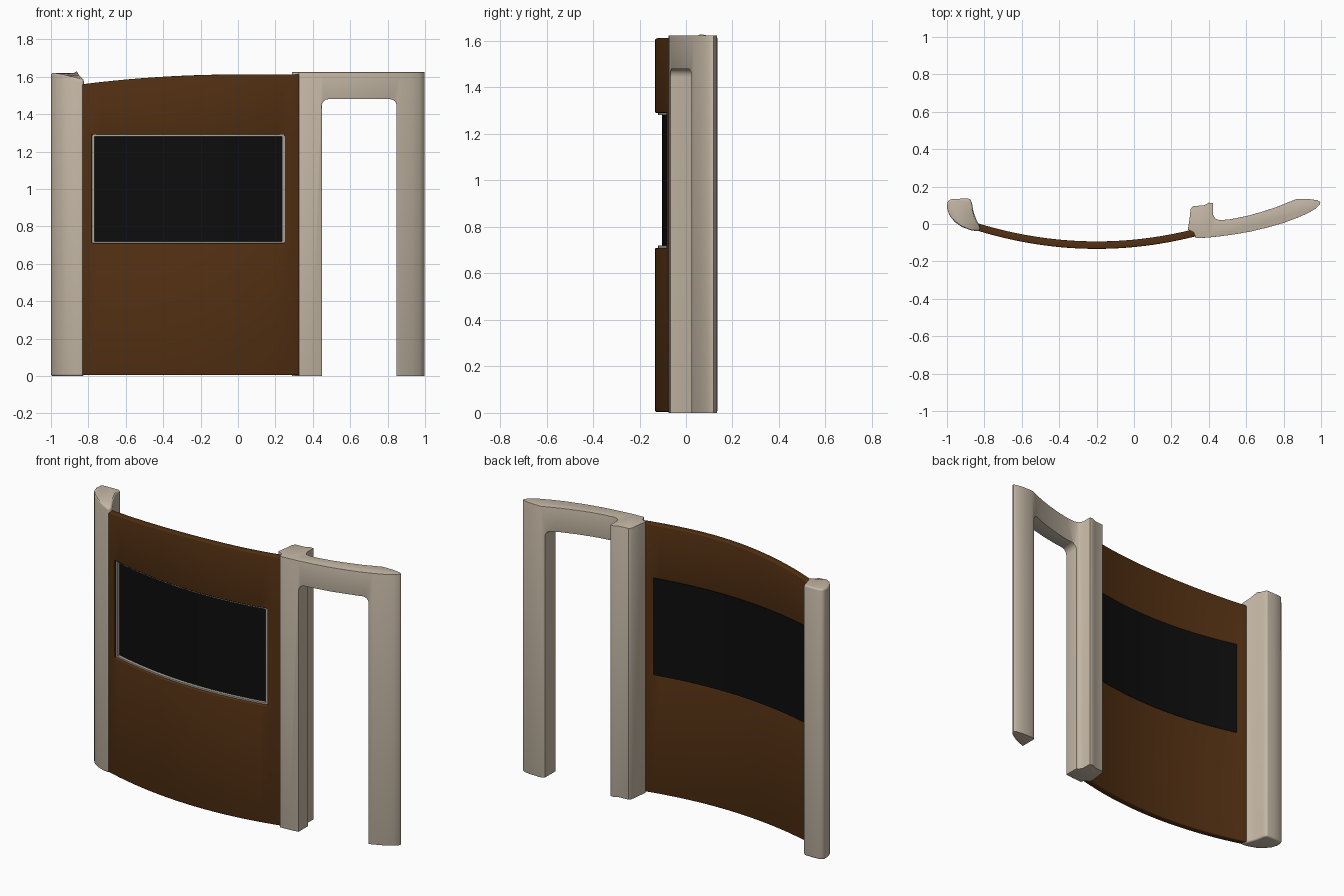
import bpy, bmesh, math

if "Cube" in bpy.data.objects:
    bpy.data.objects.remove(bpy.data.objects["Cube"])


def material(name, rgb):
    m = bpy.data.materials.new(name)
    m.diffuse_color = (*rgb, 1)
    m.use_nodes = True
    m.node_tree.nodes["Principled BSDF"].inputs["Base Color"].default_value = m.diffuse_color
    return m


BEIGE = material("warm beige", (0.56, 0.48, 0.38))
BROWN = material("dark brown", (0.085, 0.029, 0.006))
BLACK = material("black glass", (0.004, 0.004, 0.004))
GREY = material("light trim", (0.42, 0.39, 0.34))


def make_object(name, bm, mat):
    bmesh.ops.recalc_face_normals(bm, faces=bm.faces)
    me = bpy.data.meshes.new(name)
    bm.to_mesh(me)
    bm.free()
    ob = bpy.data.objects.new(name, me)
    bpy.context.collection.objects.link(ob)
    me.materials.append(mat)
    return ob


def finish(ob, angle=35):
    # Bake modifiers, then smooth everything but the hard edges
    dg = bpy.context.evaluated_depsgraph_get()
    me = bpy.data.meshes.new_from_object(ob.evaluated_get(dg))
    ob.modifiers.clear()
    ob.data = me
    bpy.ops.object.select_all(action='DESELECT')
    ob.select_set(True)
    bpy.context.view_layer.objects.active = ob
    bpy.ops.object.shade_smooth_by_angle(angle=math.radians(angle))


def add_bevel(ob, width):
    b = ob.modifiers.new("round edges", 'BEVEL')
    b.width, b.segments = width, 3
    b.limit_method, b.angle_limit = 'ANGLE', math.radians(40)


def prism(name, low, high, mat):
    # Solid between two matching outlines
    bm = bmesh.new()
    a = [bm.verts.new(p) for p in low]
    b = [bm.verts.new(p) for p in high]
    n = len(a)
    for i in range(n):
        j = (i + 1) % n
        bm.faces.new((a[i], a[j], b[j], b[i]))
    bm.faces.new(a)
    bm.faces.new(b)
    return make_object(name, bm, mat)


def front_y(x):
    return -0.133 + 0.24 * (x + 0.2) ** 2


def panel_top(x):
    return 1.612 - 0.052 * min(0, (x - 0.0) / 0.83) ** 2


def lerp_list(a, b, n):
    return [a + (b - a) * i / n for i in range(n + 1)]


def curved_plate(name, xs, zs, near, far, mat, skip=None):
    # Plate following the panel curve; zs entries may be functions of x
    bm = bmesh.new()
    def pt(i, k, off):
        z = zs[k](xs[i]) if callable(zs[k]) else zs[k]
        return bm.verts.new((xs[i], front_y(xs[i]) + off, z))
    nx, nz = len(xs), len(zs)
    f = [[pt(i, k, near) for k in range(nz)] for i in range(nx)]
    b = [[pt(i, k, far) for k in range(nz)] for i in range(nx)]
    cells = {(i, k) for i in range(nx - 1) for k in range(nz - 1)
             if not (skip and skip((xs[i] + xs[i + 1]) / 2, k))}
    for i, k in cells:
        ring = [(i, k), (i + 1, k), (i + 1, k + 1), (i, k + 1)]
        bm.faces.new([f[p][q] for p, q in ring])
        bm.faces.new([b[p][q] for p, q in reversed(ring)])
        for s, nb in enumerate([(i, k - 1), (i + 1, k), (i, k + 1), (i - 1, k)]):
            if nb not in cells:
                (p, q), (r, t) = ring[s], ring[(s + 1) % 4]
                bm.faces.new((f[p][q], b[p][q], b[r][t], f[r][t]))
    bmesh.ops.delete(bm, geom=[v for v in bm.verts if not v.link_faces], context='VERTS')
    return make_object(name, bm, mat)


# Curved brown panel with window opening
WL, WR, WB, WT = -0.78, 0.25, 0.71, 1.29
xs = lerp_list(-0.84, WL, 2)[:-1] + lerp_list(WL, WR, 28) + lerp_list(WR, 0.33, 3)[1:]
panel = curved_plate("curved_panel", xs, [0.004, WB, WT, panel_top], 0, 0.04, BROWN,
                     lambda x, k: k == 1 and WL < x < WR)
add_bevel(panel, 0.006)
finish(panel)

# Black screen set back in the opening
screen = curved_plate("screen", lerp_list(WL, WR, 28), [WB, WT], 0.03, 0.038, BLACK)
finish(screen)

# Thin trim around the screen
IL, IR = WL + 0.014, WR - 0.015
trim = curved_plate("screen_trim", [WL] + lerp_list(IL, IR, 28) + [WR],
                    [WB, WB + 0.009, WT - 0.009, WT], 0.012, 0.031, GREY,
                    lambda x, k: k == 1 and IL < x < IR)
finish(trim)

# Left post, its top dipping toward the panel
left = [(-1, 0.085), (-0.998, 0.12), (-0.98, 0.132), (-0.93, 0.135), (-0.875, 0.135),
        (-0.866, 0.11), (-0.858, 0.065), (-0.842, 0.02), (-0.822, -0.02), (-0.828, -0.04),
        (-0.87, -0.034), (-0.92, -0.016), (-0.96, 0.012), (-0.988, 0.048)]


def post_top(x, y):
    return 1.62 - 0.04 * min(1, max(0, (0.05 - y) / 0.08)) * min(1, max(0, (x + 0.94) / 0.1))


left_post = prism("left_post", [(x, y, 0) for x, y in left],
                  [(x, y, post_top(x, y)) for x, y in left], BEIGE)
add_bevel(left_post, 0.012)
finish(left_post)

# Doorway frame: hooked middle post, lintel and right post as one solid
frame = [(0.33, -0.076), (0.39, -0.073), (0.45, -0.067), (0.54, -0.055), (0.63, -0.039),
         (0.72, -0.017), (0.80, 0.006), (0.87, 0.032), (0.93, 0.058), (0.97, 0.082),
         (0.993, 0.104), (0.997, 0.118), (0.98, 0.127), (0.94, 0.133), (0.87, 0.134),
         (0.83, 0.118), (0.76, 0.09), (0.68, 0.064), (0.60, 0.042), (0.52, 0.026),
         (0.46, 0.02), (0.435, 0.028), (0.422, 0.05), (0.422, 0.112), (0.40, 0.114),
         (0.375, 0.10), (0.315, 0.095), (0.303, 0.08), (0.296, 0.02), (0.288, -0.03),
         (0.32, -0.045)]
door = prism("doorway_frame", [(x, y, 0) for x, y in frame],
             [(x, y, 1.624) for x, y in frame], BEIGE)

# Rounded doorway cutter
L, R, T, r = 0.448, 0.848, 1.48, 0.035
arch = [(R, -0.2), (L, -0.2)]
for cx, start in ((L + r, 180), (R - r, 90)):
    for s in range(5):
        a = math.radians(start - s * 22.5)
        arch.append((cx + r * math.cos(a), T - r + r * math.sin(a)))
cutter = prism("doorway_cutter", [(x, -0.5, z) for x, z in arch],
               [(x, 0.5, z) for x, z in arch], BEIGE)
cutter.hide_render = True
cut = door.modifiers.new("doorway", 'BOOLEAN')
cut.operation, cut.object, cut.solver = 'DIFFERENCE', cutter, 'EXACT'
add_bevel(door, 0.01)
finish(door)
bpy.data.objects.remove(cutter)
